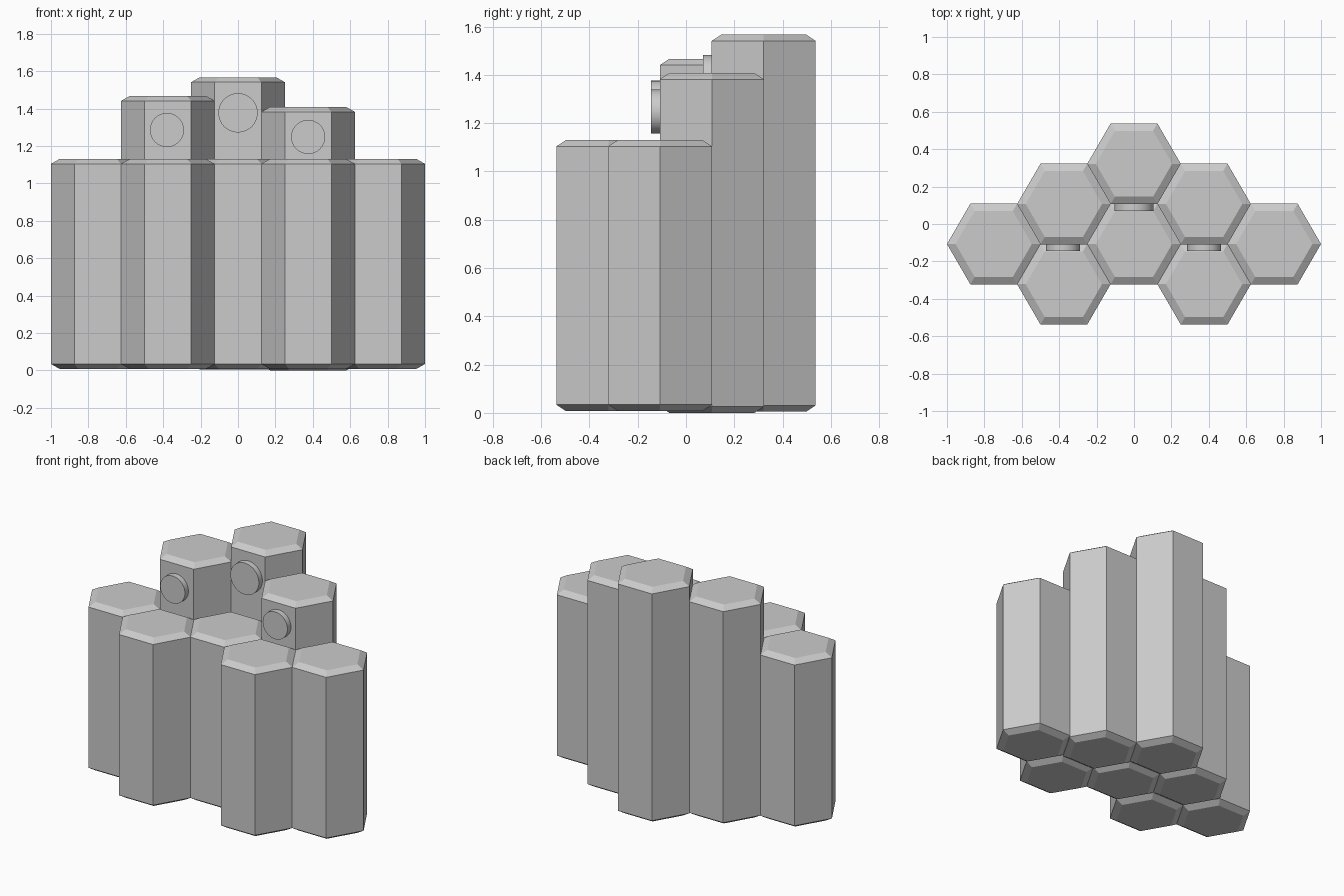
import bpy, bmesh, math

if "Cube" in bpy.data.objects:
    bpy.data.objects.remove(bpy.data.objects["Cube"])

R, R_IN = 0.25, 0.204      # column radius, chamfered cap radius
CH = 0.026                 # chamfer height
APO = 0.2155               # centre to flat side


def column(name, x, y, z0, z1):
    """Hexagonal column with chamfered ends."""
    bm = bmesh.new()
    rings = []
    for r, z in ((R_IN, z0), (R, z0 + CH), (R, z1 - CH), (R_IN, z1)):
        rings.append([bm.verts.new((x + r * math.cos(i * math.pi / 3),
                                    y + r * APO / R * math.sin(i * math.pi / 3) / math.sin(math.pi / 3), z))
                      for i in range(6)])
    for a, b in zip(rings, rings[1:]):
        for i in range(6):
            j = (i + 1) % 6
            bm.faces.new((a[i], a[j], b[j], b[i]))
    bm.faces.new(rings[0][::-1])
    bm.faces.new(rings[-1])
    me = bpy.data.meshes.new(name)
    bm.to_mesh(me)
    bm.free()
    bpy.context.collection.objects.link(bpy.data.objects.new(name, me))


def disc(name, x, y_face, z, r):
    """Round knob standing out of a front face."""
    y0, y1 = y_face - 0.037, y_face + 0.01
    bpy.ops.mesh.primitive_cylinder_add(vertices=48, radius=r, depth=y1 - y0,
                                        location=(x, (y0 + y1) / 2, z),
                                        rotation=(math.pi / 2, 0, 0))
    bpy.context.object.name = name
    bpy.ops.object.shade_smooth_by_angle(angle=math.radians(30))


# Tall rear columns
column("rear_column", 0, 0.322, 0.005, 1.567)
column("tall_left_column", -0.375, 0.107, 0.01, 1.467)
column("tall_right_column", 0.375, 0.107, 0.0, 1.408)

# Low front columns
column("centre_column", 0, -0.107, 0.008, 1.13)
for side, s in (("left", -1), ("right", 1)):
    column(side + "_outer_column", s * 0.75, -0.107, 0.008, 1.13)
    column(side + "_front_column", s * 0.375, -0.322, 0.008, 1.13)

# Round knobs on the tall columns
disc("rear_knob", 0, 0.322 - APO, 1.377, 0.105)
disc("left_knob", -0.38, 0.107 - APO, 1.285, 0.091)
disc("right_knob", 0.375, 0.107 - APO, 1.248, 0.091)
